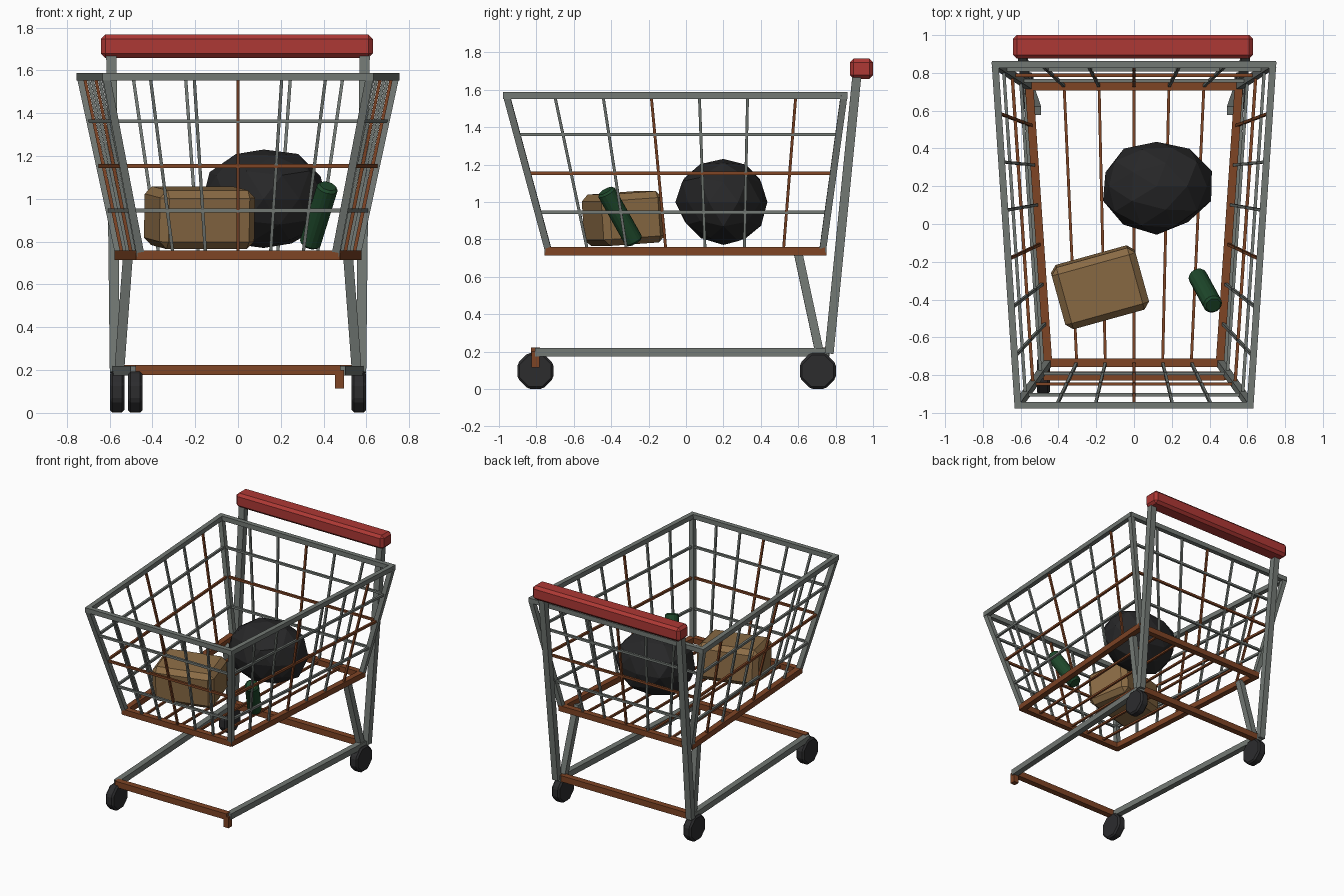
import bpy, bmesh, math, random
from mathutils import Vector, Matrix

if "Cube" in bpy.data.objects:
    bpy.data.objects.remove(bpy.data.objects["Cube"])
random.seed(4)


def material(name, r, g, b):
    m = bpy.data.materials.new(name)
    m.use_nodes = True
    m.diffuse_color = (r, g, b, 1)
    m.node_tree.nodes["Principled BSDF"].inputs["Base Color"].default_value = (r, g, b, 1)
    return m


STEEL = material("dull steel", .17, .19, .175)
RUST = material("rust brown", .21, .058, .018)
RED = material("handle red", .42, .04, .035)
RUBBER = material("rubber black", .025, .025, .027)
BAG = material("bag black", .02, .02, .021)
CARD = material("cardboard tan", .26, .15, .06)
GREEN = material("bottle green", .013, .065, .024)


def add_object(name, bm, mat, matrix, bevel=0):
    if bevel:
        bmesh.ops.bevel(bm, geom=bm.edges[:], offset=bevel, segments=1, affect='EDGES')
    mesh = bpy.data.meshes.new(name)
    bm.to_mesh(mesh)
    bm.free()
    mesh.materials.append(mat)
    ob = bpy.data.objects.new(name, mesh)
    ob.matrix_world = matrix
    bpy.context.collection.objects.link(ob)
    return ob


def box(name, centre, size, mat, bevel=0, rot=Matrix()):
    bm = bmesh.new()
    bmesh.ops.create_cube(bm, size=1, matrix=Matrix.Diagonal((*size, 1)))
    return add_object(name, bm, mat, Matrix.Translation(centre) @ rot, bevel)


def frame(a, b):
    """Rotation whose z axis runs from a to b, kept square to the ground."""
    z = (b - a).normalized()
    up = Vector((0, 0, 1)) if abs(z.z) < .7 else Vector((0, 1, 0))
    x = up.cross(z).normalized()
    return Matrix((x, z.cross(x), z)).transposed().to_4x4()


def bar(name, a, b, thick, mat, extra=0):
    a, b = Vector(a), Vector(b)
    return box(name, (a + b) / 2, (thick, thick, (b - a).length + extra), mat, 0, frame(a, b))


def prism(name, a, b, radius, sides, mat, bevel):
    a, b = Vector(a), Vector(b)
    bm = bmesh.new()
    bmesh.ops.create_cone(bm, cap_ends=True, segments=sides, radius1=radius, radius2=radius,
                          depth=(b - a).length,
                          matrix=Matrix.Rotation(math.pi / sides, 4, 'Z'))
    return add_object(name, bm, mat, Matrix.Translation((a + b) / 2) @ frame(a, b), bevel)


# Basket corners, going round from front right
top = [Vector(p) for p in ((-.615, -.96, 1.57), (.615, -.96, 1.57),
                           (.735, .845, 1.57), (-.735, .845, 1.57))]
low = [Vector(p) for p in ((-.455, -.735, .737), (.455, -.735, .737),
                           (.555, .73, .737), (-.555, .73, .737))]
SIDES = ("front", "left", "back", "right")

# Basket frame and wire panels
for i, side in enumerate(SIDES):
    j = (i + 1) % 4
    bar(f"basket_{side}_rim", top[i], top[j], .036, STEEL, .03)
    bar(f"basket_{side}_bottom_rail", low[i], low[j], .044, RUST, .03)
    bar(f"basket_corner_post_{i}", low[i], top[i], .036, STEEL)
    for k in range(1, 4):
        bar(f"{side}_level_wire_{k}", low[i].lerp(top[i], k / 4), low[j].lerp(top[j], k / 4),
            .017, RUST if k == 2 else STEEL)
    n = 6 if i % 2 == 0 else 7
    for k in range(1, n):
        # Number the side wires from the front on both sides
        t = 1 - k / n if side == "right" else k / n
        bar(f"{side}_upright_wire_{k}", low[i].lerp(low[j], t), top[i].lerp(top[j], t),
            .015, RUST if k % 3 == 0 else STEEL)

# Basket floor wires
for k in range(1, 6):
    bar(f"floor_wire_{k}", low[0].lerp(low[1], k / 6), low[3].lerp(low[2], k / 6), .015, RUST)

# Undercarriage, mirrored left and right
for s, side in ((1, "left"), (-1, "right")):
    bar(f"{side}_base_rail", (s * .48, -.805, .197), (s * .565, .765, .197), .045, STEEL)
    bar(f"{side}_handle_post", (s * .575, .765, .19), (s * .592, .915, 1.69), .048, STEEL)
    bar(f"{side}_strut", (s * .555, .715, .19), (s * .515, .6, .725), .046, STEEL)
    prism(f"{side}_back_wheel", (s * .565 - .034, .705, .097), (s * .565 + .034, .705, .097),
          .104, 8, RUBBER, .012)
bar("front_crossbar", (-.48, -.805, .2), (.48, -.805, .2), .047, RUST)
bar("back_crossbar", (-.56, .74, .2), (.56, .74, .2), .047, RUST)

# One front wheel, with a bare axle stub on the other side
prism("right_front_wheel", (-.514, -.805, .097), (-.446, -.805, .097), .104, 8, RUBBER, .012)
bar("left_front_axle_stub", (.475, -.805, .115), (.475, -.805, .2), .042, RUST)

# Push handle
box("push_handle", (-.005, .938, 1.713), (1.27, .124, .108), RED, .02)

# Cardboard box
tilt = Matrix.Rotation(math.radians(15.5), 4, 'Z') @ Matrix.Rotation(math.radians(4), 4, 'X')
box("cardboard_box", (-.18, -.335, .912), (.46, .34, .275), CARD, .035, tilt)

# Lumpy rubbish bag
bm = bmesh.new()
bmesh.ops.create_icosphere(bm, subdivisions=2, radius=1)
for v in bm.verts:
    v.co *= random.uniform(.93, 1.04)
add_object("rubbish_bag", bm, BAG,
           Matrix.Translation((.12, .2, 1)) @ Matrix.Diagonal((.3, .25, .24, 1)))

# Leaning bottle
prism("bottle", (.335, -.275, .785), (.42, -.43, 1.06), .054, 8, GREEN, .012)
